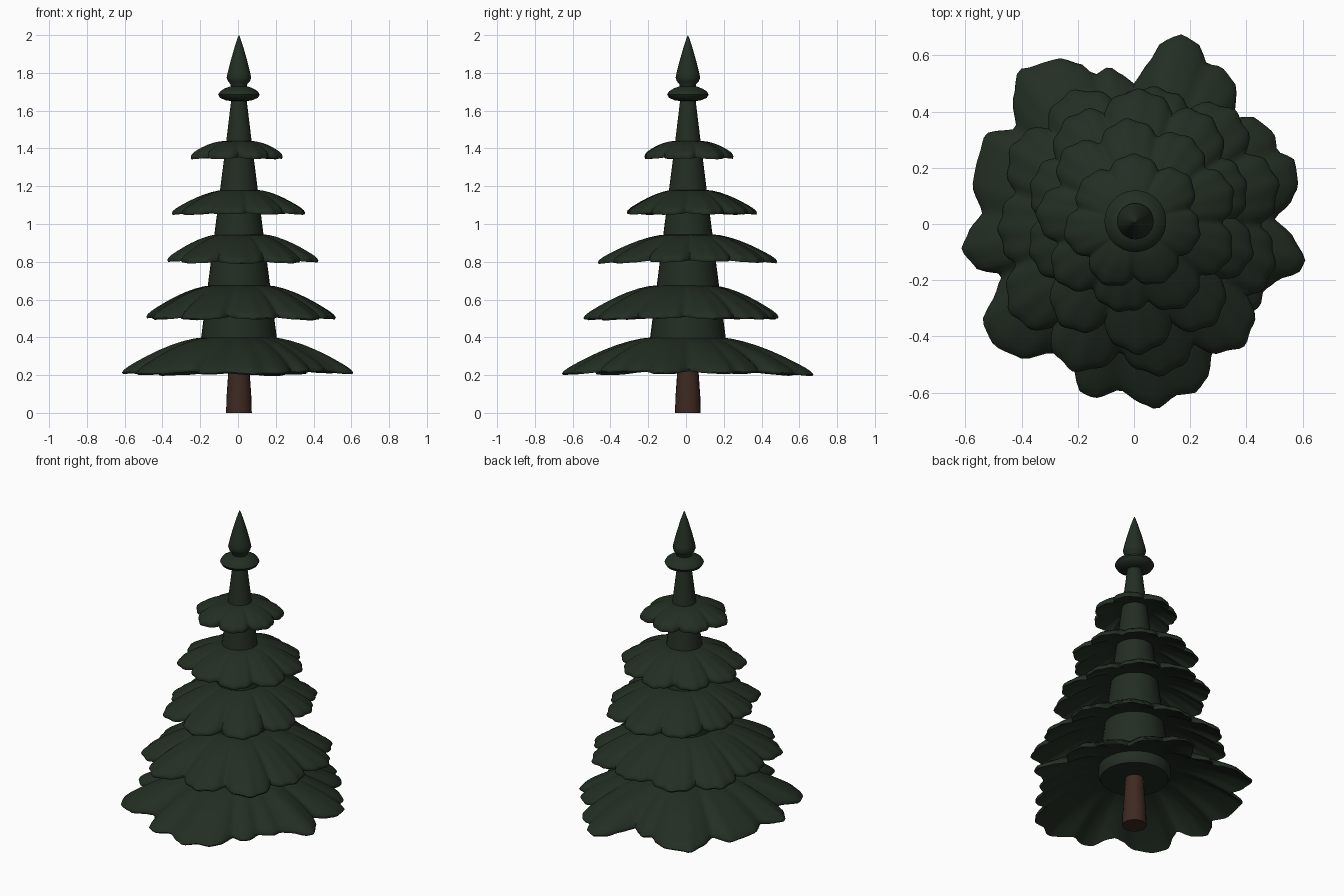
import bpy, bmesh, math, random

if "Cube" in bpy.data.objects:
    bpy.data.objects.remove(bpy.data.objects["Cube"])

random.seed(4)
CX, CY = 0.005, 0.01      # axis of the tree
COLS = 180                # columns around each branch tier


def material(name, rgb):
    m = bpy.data.materials.new(name)
    m.diffuse_color = (*rgb, 1)
    m.use_nodes = True
    m.node_tree.nodes["Principled BSDF"].inputs["Base Color"].default_value = m.diffuse_color
    return m


GREEN = material("dark pine green", (0.0165, 0.0270, 0.0165))
BROWN = material("bark brown", (0.048, 0.022, 0.015))


def finish(bm, name, mat, angle=50):
    bmesh.ops.remove_doubles(bm, verts=bm.verts, dist=1e-5)
    bmesh.ops.recalc_face_normals(bm, faces=bm.faces)
    me = bpy.data.meshes.new(name)
    bm.to_mesh(me)
    bm.free()
    me.materials.append(mat)
    ob = bpy.data.objects.new(name, me)
    bpy.context.collection.objects.link(ob)
    bpy.ops.object.select_all(action='DESELECT')
    ob.select_set(True)
    bpy.context.view_layer.objects.active = ob
    bpy.ops.object.shade_smooth_by_angle(angle=math.radians(angle))
    return ob


def skin(bm, rings):
    """Join equal rings of points with quads."""
    vs = [[bm.verts.new(p) for p in ring] for ring in rings]
    n = len(vs[0])
    for a, b in zip(vs, vs[1:]):
        for i in range(n):
            j = (i + 1) % n
            bm.faces.new((a[i], a[j], b[j], b[i]))


def lathe(name, profile, mat, n=32, angle=50):
    bm = bmesh.new()
    skin(bm, [[(CX + r * math.cos(2 * math.pi * i / n),
                CY + r * math.sin(2 * math.pi * i / n), z)
               for i in range(n)] for r, z in profile])
    return finish(bm, name, mat, angle)


def from_points(pts):
    """Closed outline through x, y points, as radius by angle."""
    pol = sorted((math.atan2(y, x) % (2 * math.pi), math.hypot(x, y)) for x, y in pts)
    pol = ([(a - 2 * math.pi, r) for a, r in pol[-2:]] + pol
           + [(a + 2 * math.pi, r) for a, r in pol[:2]])

    def f(a):
        for (a0, r0), (a1, r1) in zip(pol, pol[1:]):
            if a0 <= a <= a1:
                t = (a - a0) / max(a1 - a0, 1e-6)
                t = 0.5 * t + 0.5 * t * t * (3 - 2 * t)
                return r0 + (r1 - r0) * t
    return f


def lobed(n, phase, rx, ry, depth, square=0.0):
    """Outline of n lobes, one tip at the phase angle, with small side scallops."""
    var = [random.uniform(0.94, 1.03) for _ in range(n)]

    def f(a):
        u = ((a - math.radians(phase)) / (2 * math.pi)) % 1 * n
        tip = abs(math.cos(math.pi * u)) ** 0.8
        v = 1 + (var[int(u + 0.5) % n] - 1) * tip
        base = math.hypot(rx * math.cos(a), ry * math.sin(a)) - square * math.cos(4 * a)
        ripple = 0.012 * (math.cos(6 * math.pi * u) - 1)
        return base * v * (1 - depth * (1 - tip) + ripple)
    return f


def tier(name, outline, cx, cy, z_top, z_edge, r_in, thick, power=1.6):
    """Drooping skirt of foliage with a rounded rim and hollow underside."""
    angs = [2 * math.pi * i / COLS for i in range(COLS)]
    rad = [outline(a) for a in angs]
    rmax = max(rad)
    drop = z_top - z_edge - thick

    def ring(t, dz):
        pts = []
        for a, R in zip(angs, rad):
            r = r_in + (R - r_in) * t
            s = t * (0.66 + 0.34 * R / rmax)
            z = z_top - drop * s ** power - dz
            pts.append((cx + r * math.cos(a), cy + r * math.sin(a), z))
        return pts

    steps = (0, 0.12, 0.25, 0.4, 0.55, 0.7, 0.82, 0.92)
    rings = [[(cx, cy, z_top)] * COLS]
    rings += [ring(t, 0) for t in steps]
    rings += [ring(0.98, thick * 0.15), ring(1.0, thick * 0.5), ring(0.985, thick)]
    rings += [ring(t, thick * (1 + 0.25 * (1 - t))) for t in reversed(steps)]
    rings.append([(cx, cy, z_top - thick * 1.25)] * COLS)
    bm = bmesh.new()
    skin(bm, rings)
    return finish(bm, name, GREEN, 60)


# trunk
lathe("trunk", [(0, 0), (0.068, 0), (0.066, 0.08), (0.055, 0.24), (0.05, 0.36), (0, 0.36)],
      BROWN, 20)

# tapering foliage core behind the tiers
lathe("foliage_core", [(0, 0.3), (0.19, 0.3), (0.205, 0.33), (0.2, 0.4), (0.1, 1.18),
                       (0.067, 1.44), (0.038, 1.68), (0, 1.68)], GREEN)

# lowest tier: irregular scalloped outline
low = [(.61, -.13), (.59, -.17), (.51, -.2), (.46, -.24), (.45, -.29), (.38, -.34),
       (.37, -.42), (.34, -.45), (.28, -.45), (.26, -.55), (.22, -.6), (.15, -.61),
       (.08, -.66), (.03, -.64), (-.05, -.59), (-.14, -.62), (-.19, -.6), (-.22, -.5),
       (-.25, -.46), (-.3, -.46), (-.4, -.48), (-.5, -.43), (-.54, -.35), (-.49, -.24),
       (-.47, -.18), (-.56, -.16), (-.615, -.09), (-.59, -.03), (-.54, .04), (-.575, .14),
       (-.55, .25), (-.53, .32), (-.42, .34), (-.43, .45), (-.41, .55), (-.36, .56),
       (-.27, .59), (-.19, .57), (-.14, .53), (-.09, .56), (-.04, .53), (0, .5),
       (.05, .57), (.1, .65), (.17, .675), (.23, .64), (.26, .57), (.31, .56), (.36, .5),
       (.36, .38), (.43, .38), (.5, .32), (.51, .26), (.57, .23), (.585, .14), (.56, .08),
       (.5, .02), (.57, -.05)]
tier("branch_tier_1", from_points(low), 0, 0, 0.40, 0.19, 0.18, 0.024)

# upper tiers
tier("branch_tier_2", lobed(11, 50, 0.545, 0.55, 0.15, 0.02), 0.01, -0.01, 0.675, 0.485, 0.15, 0.024)
tier("branch_tier_3", lobed(10, 90, 0.42, 0.48, 0.15), 0.015, 0.02, 0.945, 0.785, 0.12, 0.024)
tier("branch_tier_4", lobed(9, 97, 0.36, 0.36, 0.16), 0.015, 0.02, 1.18, 1.045, 0.09, 0.024)
tier("branch_tier_5", lobed(7, 90, 0.25, 0.245, 0.17), 0, 0.01, 1.44, 1.34, 0.06, 0.028, 2.0)

# small lens-shaped collar near the top
lathe("top_collar", [(0, 1.735), (0.04, 1.73), (0.075, 1.718), (0.1, 1.702),
                     (0.11, 1.685), (0.1, 1.668), (0.07, 1.655), (0.035, 1.65), (0, 1.65)],
      GREEN)

# pointed tip
lathe("tree_tip", [(0, 1.7), (0.042, 1.71), (0.044, 1.74), (0.058, 1.755), (0.065, 1.775),
                   (0.06, 1.80), (0.045, 1.86), (0.022, 1.94), (0.005, 1.99), (0, 2.0)],
      GREEN, 24)
